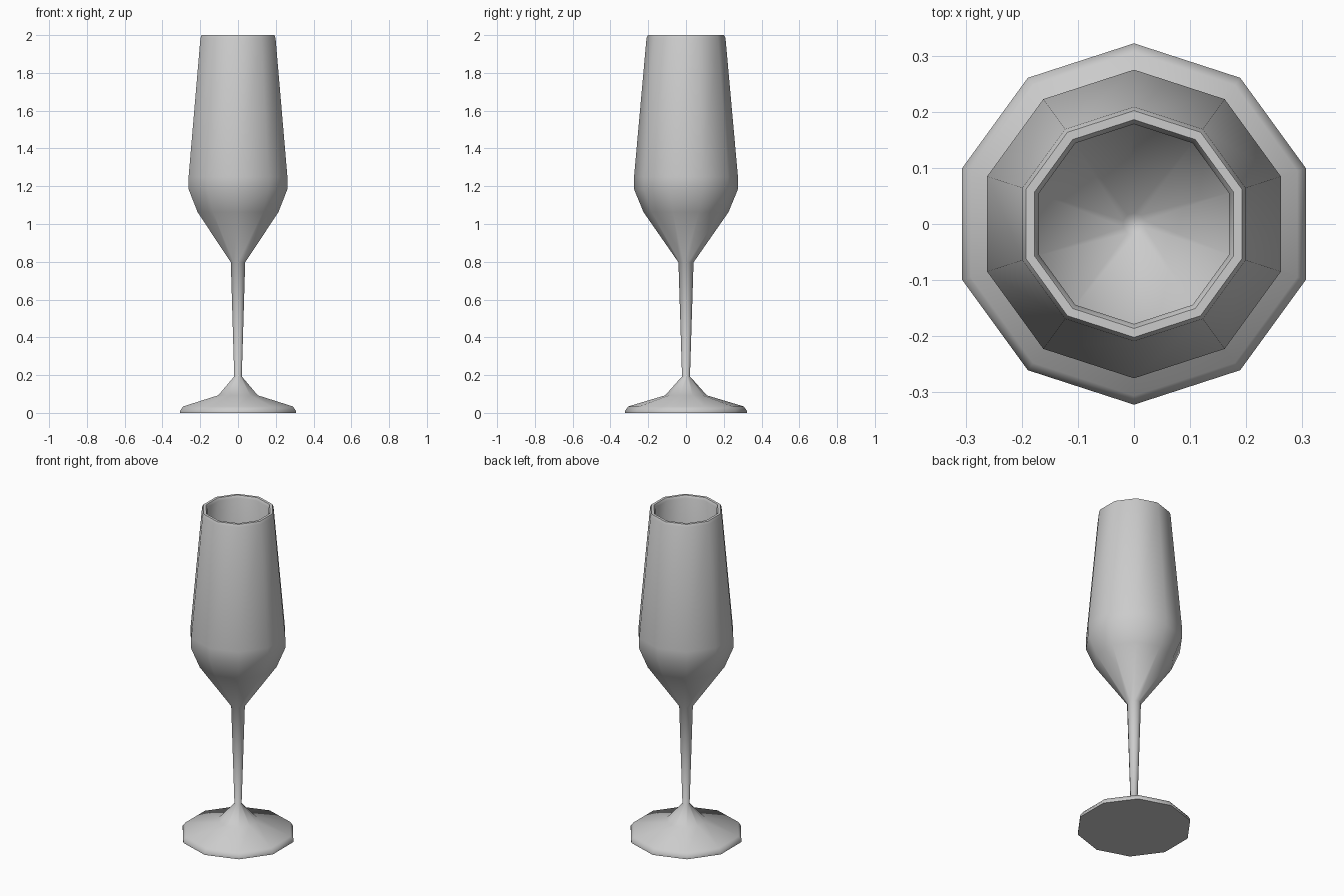
import bpy, bmesh, math

if "Cube" in bpy.data.objects:
    bpy.data.objects.remove(bpy.data.objects["Cube"])

SIDES = 10

# Profile as (radius, height): foot, stem, outer bowl, rim, inner bowl
PROFILE = [
    (0.322, 0.0), (0.322, 0.012), (0.306, 0.034), (0.11, 0.093), (0.021, 0.193),
    (0.04, 0.797), (0.225, 1.063), (0.275, 1.184), (0.275, 1.25),
    (0.209, 1.985), (0.202, 2.0),
    (0.186, 2.0), (0.178, 1.985),
    (0.245, 1.245), (0.245, 1.19), (0.198, 1.08), (0.02, 0.825),
]


def lathe(name, profile):
    bm = bmesh.new()
    rings = []
    for r, z in profile:
        rings.append([bm.verts.new((r * math.cos(a), r * math.sin(a), z))
                      for a in (math.pi / 2 + 2 * math.pi * i / SIDES for i in range(SIDES))])
    for low, high in zip(rings, rings[1:]):
        for i in range(SIDES):
            j = (i + 1) % SIDES
            bm.faces.new((low[i], low[j], high[j], high[i]))
    # Flat underside and bowl floor
    bm.faces.new(rings[0][::-1])
    bm.faces.new(rings[-1])
    bmesh.ops.recalc_face_normals(bm, faces=bm.faces)
    mesh = bpy.data.meshes.new(name)
    bm.to_mesh(mesh)
    bm.free()
    obj = bpy.data.objects.new(name, mesh)
    bpy.context.collection.objects.link(obj)
    return obj


# Flute glass, turned as one smooth body
glass = lathe("flute_glass", PROFILE)
bpy.context.view_layer.objects.active = glass
glass.select_set(True)
bpy.ops.object.shade_smooth_by_angle(angle=math.radians(60))
